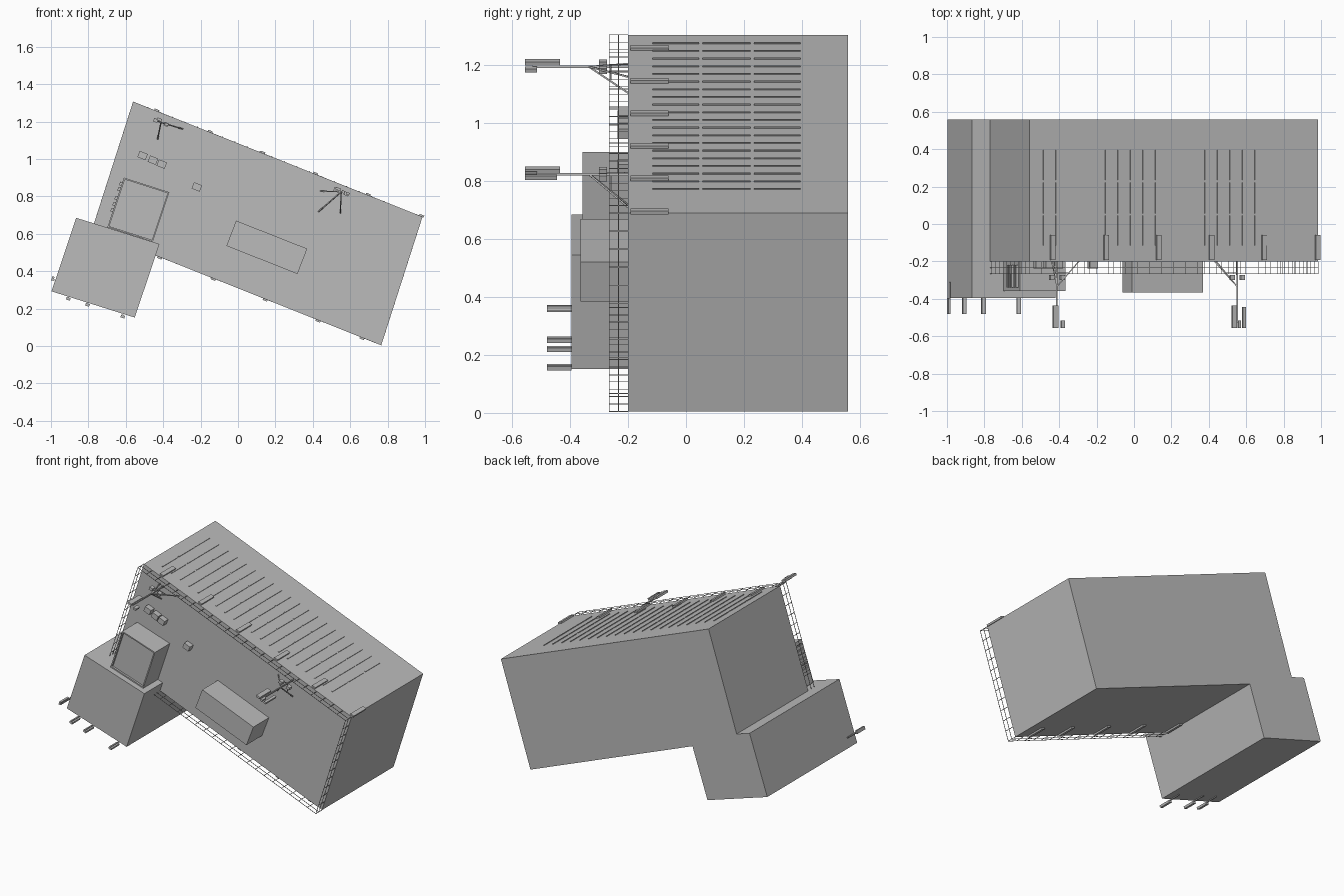
import bpy, bmesh
from mathutils import Vector

old = bpy.data.objects.get("Cube")
if old:
    bpy.data.objects.remove(old, do_unlink=True)

grey = bpy.data.materials.new("concrete grey")
grey.use_nodes = True
colour = (0.5, 0.5, 0.5, 1)
grey.diffuse_color = colour
grey.node_tree.nodes["Principled BSDF"].inputs["Base Color"].default_value = colour


def finish(name, bm):
    bmesh.ops.recalc_face_normals(bm, faces=bm.faces)
    mesh = bpy.data.meshes.new(name)
    bm.to_mesh(mesh)
    bm.free()
    mesh.materials.append(grey)
    obj = bpy.data.objects.new(name, mesh)
    bpy.context.collection.objects.link(obj)
    return obj


def slab(bm, corner, u, v, y0, y1):
    """Block spanned by u and v in the x-z plane, extruded from y0 to y1."""
    base = Vector((corner[0], y0, corner[1]))
    u, v = Vector((u[0], 0, u[1])), Vector((v[0], 0, v[1]))
    face = bm.faces.new([bm.verts.new(p) for p in (base, base + u, base + u + v, base + v)])
    out = bmesh.ops.extrude_face_region(bm, geom=[face])
    verts = [g for g in out["geom"] if isinstance(g, bmesh.types.BMVert)]
    bmesh.ops.translate(bm, vec=(0, y1 - y0, 0), verts=verts)


def centred(bm, c, u, v, y0, y1):
    c, u, v = Vector(c), Vector(u), Vector(v)
    slab(bm, c - u / 2 - v / 2, u, v, y0, y1)


def bar(bm, a, b, r):
    """Thin square bar between two points."""
    a, b = Vector(a), Vector(b)
    d = b - a
    m = d.to_track_quat('Z', 'Y').to_matrix().to_4x4()
    m.translation = (a + b) / 2
    start = bmesh.ops.create_cube(bm, size=1)["verts"]
    bmesh.ops.scale(bm, vec=(2 * r, 2 * r, d.length), verts=start)
    bmesh.ops.transform(bm, matrix=m, verts=start)


def block(name, corner, u, v, y0, y1):
    bm = bmesh.new()
    slab(bm, corner, u, v, y0, y1)
    return finish(name, bm)


# Main directions of the long block and of the annex
A = Vector((-0.56, 1.305))
LONG, SHORT = Vector((1.545, -0.615)), Vector((-0.22, -0.685))
along, across = LONG.normalized(), Vector((LONG.y, -LONG.x)).normalized()
ROOF, BACK = -0.2, 0.56
a_along, a_across = Vector((0.954, -0.3)), Vector((-0.3, -0.954))

# Building masses
block("main_block", A, LONG, SHORT, ROOF, BACK)
block("annex", (-0.865, 0.685), (0.445, -0.14), (-0.132, -0.393), -0.395, BACK)
block("roof_unit", (-0.01, 0.67), (0.38, -0.15), (-0.052, -0.135), -0.365, ROOF)

# Penthouse with a raised parapet
P, PU, PV = Vector((-0.61, 0.9)), Vector((0.243, -0.078)), Vector((-0.088, -0.265))
block("penthouse", P, PU, PV, -0.345, ROOF)
bm = bmesh.new()
t = 0.008
slab(bm, P, PU, a_across * t, -0.358, -0.345)
slab(bm, P + PV - a_across * t, PU, a_across * t, -0.358, -0.345)
slab(bm, P, a_along * t, PV, -0.358, -0.345)
slab(bm, P + PU - a_along * t, a_along * t, PV, -0.358, -0.345)
finish("penthouse_parapet", bm)

# Small equipment boxes on the roof
bm = bmesh.new()
for c in ((-0.51, 1.018), (-0.455, 0.993), (-0.408, 0.972), (-0.22, 0.85)):
    centred(bm, c, along * 0.046, across * 0.036, -0.237, ROOF)
finish("roof_boxes", bm)

# Railing around the roof
bm = bmesh.new()
corners = [A, A + LONG, A + LONG + SHORT, A + SHORT]
for i, p in enumerate(corners):
    q = corners[(i + 1) % 4]
    for y in (-0.265, -0.233):
        bar(bm, (p.x, y, p.y), (q.x, y, q.y), 0.0013)
    count = 24 if i % 2 == 0 else 11
    for k in range(count):
        s = p.lerp(q, k / count)
        bar(bm, (s.x, ROOF, s.y), (s.x, -0.265, s.y), 0.0013)
finish("roof_railing", bm)

# Rows of thin wall fins on the upper long side
bm = bmesh.new()
for k in range(21):
    c = A + LONG * ((0.78 - 0.0665 * k + 0.56) / 1.545)
    if c.x < A.x + 0.01:
        continue
    for y0, y1 in ((-0.115, 0.045), (0.057, 0.222), (0.235, 0.395)):
        centred(bm, c, along * 0.006, across * 0.008, y0, y1)
finish("wall_fins", bm)

# Antenna panels along both long edges
bm = bmesh.new()
for f in (0.08, 0.265, 0.447, 0.63, 0.812, 0.997):
    centred(bm, A + LONG * f - across * 0.004, along * 0.026, across * 0.012, -0.192, -0.06)
for f in (0.235, 0.42, 0.6, 0.783, 0.935):
    centred(bm, A + SHORT + LONG * f + across * 0.004, along * 0.026, across * 0.012, -0.192, -0.06)
finish("edge_panels", bm)

# Antenna panels on the annex
bm = bmesh.new()
for c in ((-0.907, 0.252), (-0.805, 0.22), (-0.616, 0.157)):
    centred(bm, c, a_along * 0.022, a_across * 0.014, -0.48, -0.395)
    bar(bm, (c[0], -0.48, c[1] + 0.008), (c[0], -0.31, c[1] + 0.008), 0.003)
centred(bm, (-0.99, 0.36), a_along * 0.012, a_across * 0.022, -0.48, -0.395)
bar(bm, (-0.985, -0.48, 0.355), (-0.985, -0.31, 0.355), 0.004)
finish("annex_panels", bm)

# Panels on the end wall of the penthouse
bm = bmesh.new()
for f in (0.13, 0.24, 0.42, 0.54, 0.66):
    centred(bm, P + PV * f - a_along * 0.006, a_along * 0.012, a_across * 0.02, -0.34, -0.22)
finish("penthouse_panels", bm)


def mast(name, c, feet, panels):
    bm = bmesh.new()
    x, z = c
    bar(bm, (x, ROOF, z), (x, -0.53, z), 0.004)
    for fx, fz in feet:
        bar(bm, (x, -0.335, z), (fx, ROOF, fz), 0.003)
        bar(bm, (x, -0.26, z), ((x + fx) / 2, -0.26, (z + fz) / 2), 0.002)
    for dx, dz, w, y in panels:
        centred(bm, (x + dx, z + dz), along * w, across * 0.014, -0.555, y)
    for dx in (-0.03, 0.03):
        centred(bm, Vector(c) + along * dx, along * 0.024, across * 0.02, -0.3, -0.272)
    finish(name, bm)


# Two tripod masts carrying panels
mast("left_mast", (-0.412, 1.195),
     ((-0.43, 1.105), (-0.295, 1.16), (-0.44, 1.205)),
     ((-0.008, 0.015, 0.028, -0.435), (0.03, -0.01, 0.02, -0.515)))
mast("right_mast", (0.552, 0.824),
     ((0.43, 0.718), (0.547, 0.71), (0.44, 0.828)),
     ((-0.016, 0.015, 0.028, -0.435), (0.01, 0.0, 0.015, -0.515), (0.036, -0.01, 0.016, -0.445)))
